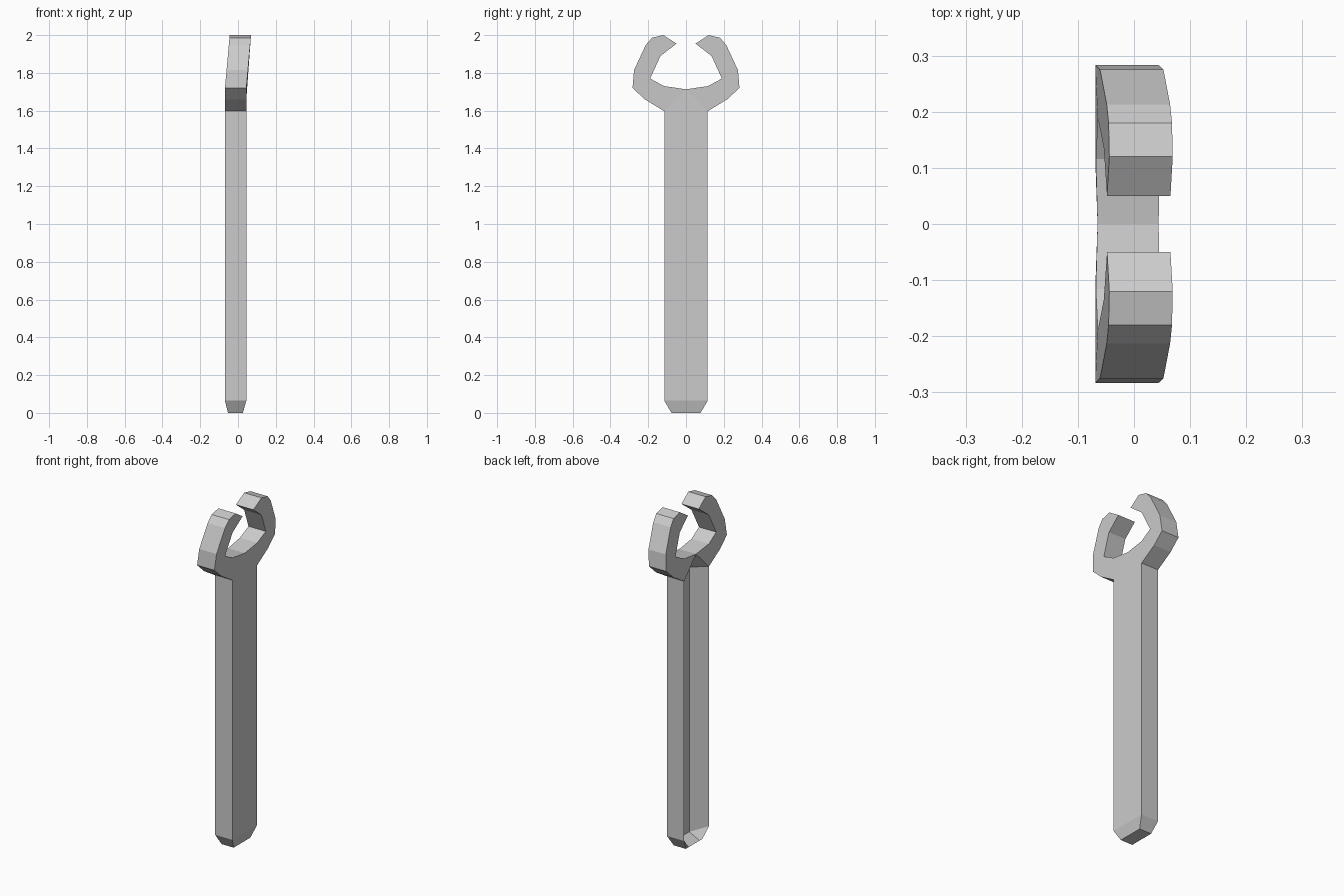
import bpy

if "Cube" in bpy.data.objects:
    bpy.data.objects.remove(bpy.data.objects["Cube"])

FRONT, BACK = 0.044, -0.069      # x of the two broad sides
W, TOP = 0.115, 1.597            # handle half width and upper end
GY, GX = 0.05, 0.013             # half width and x of the channel floor behind


def mirrored_object(name, verts, faces):
    """Make an object from its +y half and mirror it across y."""
    mesh = bpy.data.meshes.new(name)
    mesh.from_pydata(verts, [], faces)
    obj = bpy.data.objects.new(name, mesh)
    bpy.context.collection.objects.link(obj)
    mod = obj.modifiers.new("Mirror", 'MIRROR')
    mod.use_axis = (False, True, False)
    mod.use_clip = True
    return obj


# Handle: sloped channel along the back, tapered foot where the channel runs out
verts, faces = [], []
for z, y, xf, xb, gy, gx, gz in [(TOP, W, FRONT, BACK, GY, GX, TOP),
                                 (0.065, W, FRONT, BACK, GY, GX, 0.035),
                                 (0.0, 0.077, 0.026, -0.053, 0.05, -0.053, 0.0)]:
    verts += [(xf, 0, z), (xf, y, z), (xb, y, z), (gx, gy, gz), (gx, 0, gz)]
for r in (0, 5):
    for i in range(4):
        faces.append((r + i, r + i + 5, r + i + 6, r + i + 1))
faces.append((10, 14, 13, 12, 11))
mirrored_object("handle", verts, faces)

# Open-ended head: half profile (y, z), from inner cup over the jaw to the handle
profile = [(0, 1.713), (0.116, 1.73), (0.19, 1.77), (0.135, 1.89),
           (0.05, 1.955), (0.12, 2.0), (0.18, 1.986), (0.213, 1.948),
           (0.275, 1.815), (0.283, 1.72), (0.218, 1.66), (W, TOP)]
n = len(profile)


def lean(z):
    """Jaws bend towards +x above the cup."""
    return 0.025 * max(0, z - 1.72) / 0.28


verts = [(x + lean(z), y, z) for x in (FRONT, BACK) for y, z in profile]
verts[n] = (-0.065, 0, profile[0][1])
faces = [tuple(reversed(range(n))), tuple(range(n, 2 * n))]
faces += [(i, i + 1, n + i + 1, n + i) for i in range(n - 1)]
# Web joining cup to handle: flat in front, rising out of the channel behind
verts += [(FRONT, 0, TOP), (GX, 0, TOP), (GX, GY, TOP)]
a = 2 * n
faces += [(0, a, n - 1), (n, a - 1, a + 2), (n, a + 2, a + 1)]
mirrored_object("jaw_head", verts, faces)
